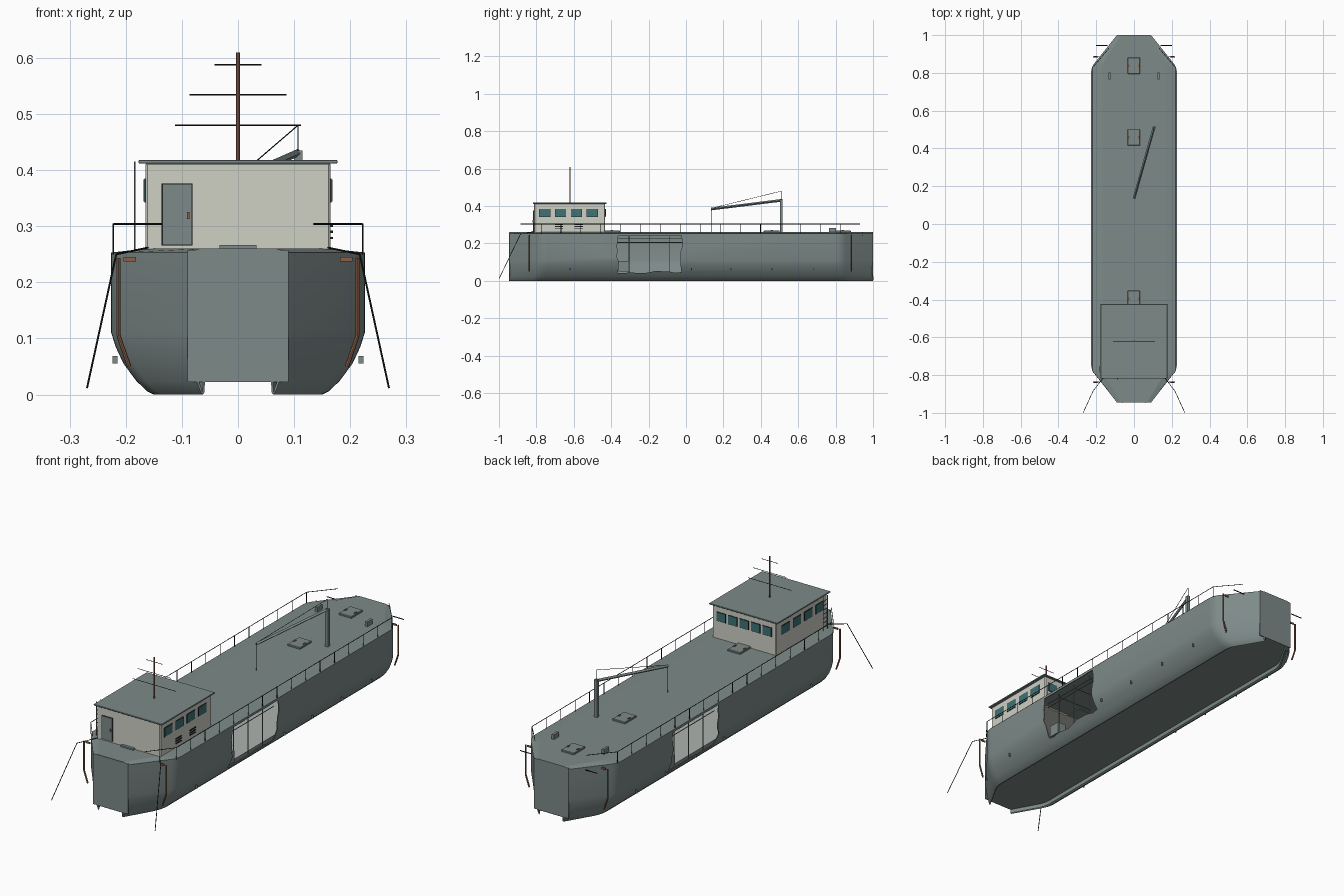
import bpy, bmesh, math, random
from mathutils import Vector, Matrix

if "Cube" in bpy.data.objects:
    bpy.data.objects.remove(bpy.data.objects["Cube"])

random.seed(4)


def material(name, rgb):
    m = bpy.data.materials.new(name)
    m.diffuse_color = (*rgb, 1)
    m.use_nodes = True
    m.node_tree.nodes["Principled BSDF"].inputs["Base Color"].default_value = m.diffuse_color
    return m


GREY = material("hull grey green", (0.205, 0.255, 0.25))
CREAM = material("cabin cream", (0.62, 0.635, 0.56))
TEAL = material("window teal", (0.05, 0.17, 0.18))
RUST = material("rust brown", (0.26, 0.115, 0.06))
BLACK = material("rope black", (0.012, 0.014, 0.014))
PALE = material("hold floor grey", (0.42, 0.45, 0.43))


def finish(name, bm, mat):
    me = bpy.data.meshes.new(name)
    bm.to_mesh(me)
    bm.free()
    me.materials.append(mat)
    ob = bpy.data.objects.new(name, me)
    bpy.context.collection.objects.link(ob)
    return ob


def boxes(name, items, mat, bevel=0.0):
    """Each item is (x0, x1, y0, y1, z0, z1)."""
    bm = bmesh.new()
    for x0, x1, y0, y1, z0, z1 in items:
        m = Matrix.Translation(((x0 + x1) / 2, (y0 + y1) / 2, (z0 + z1) / 2))
        bmesh.ops.create_cube(bm, size=1, matrix=m @ Matrix.Diagonal((x1 - x0, y1 - y0, z1 - z0, 1)))
    if bevel:
        bmesh.ops.bevel(bm, geom=bm.edges[:], offset=bevel, segments=1, affect='EDGES')
    return finish(name, bm, mat)


def rods(name, paths, r, mat, sides=6):
    bm = bmesh.new()
    for path in paths:
        for a, b in zip(path, path[1:]):
            a, b = Vector(a), Vector(b)
            rot = (b - a).to_track_quat('Z', 'Y').to_matrix().to_4x4()
            bmesh.ops.create_cone(bm, cap_ends=True, segments=sides, radius1=r, radius2=r,
                                  depth=(b - a).length, matrix=Matrix.Translation((a + b) / 2) @ rot)
    return finish(name, bm, mat)


def both(path):
    return [[(s * x, y, z) for x, y, z in path] for s in (1, -1)]


def half_outline(d):
    """Starboard hull edge from stern to bow, narrowed by d, with rounded corners."""
    ends = []
    for y_end, y_side, s in ((-0.945, -0.77, 1), (1.0, 0.83, -1)):
        tip = Vector((0.09 - d * 0.36, y_end))
        corner = Vector((0.226 - d, y_side - s * 0.3 * d))
        p = corner + (tip - corner).normalized() * 0.03
        q = corner + Vector((0, s * 0.03))
        arc = [p * (1 - t) ** 2 + corner * 2 * t * (1 - t) + q * t * t for t in (i / 5 for i in range(6))]
        ends.append([tip] + arc)
    return ends[0] + ends[1][::-1]


def full_outline(d):
    h = half_outline(d)
    return h + [Vector((-p.x, p.y)) for p in reversed(h)]


# hull sides with rounded bilge and a low lip, and a ragged opening on each side
PROFILE = [(0, 0.253), (0, 0.11), (0.008, 0.085), (0.022, 0.055), (0.045, 0.024), (0.064, 0.006),
           (0.076, 0.0), (0.084, 0.004), (0.086, 0.022)]
MID_Y = 0.0275


def cargo_cutter(s):
    pts = []
    corners = [(-0.365, 0.047), (-0.025, 0.047), (-0.025, 0.241), (-0.365, 0.241)]
    for i in range(4):
        (ya, za), (yb, zb) = corners[i], corners[(i + 1) % 4]
        n = 10 if i % 2 == 0 else 7
        for k in range(n):
            t, j = k / n, random.uniform(-0.007, 0.007) * (0.2 if i == 2 else 1)
            y, z = ya + (yb - ya) * t, za + (zb - za) * t
            pts.append((y + (j if i % 2 else 0), z + (0 if i % 2 else j)))
    bm = bmesh.new()
    f = bm.faces.new([bm.verts.new((0.12, y, z)) for y, z in pts])
    ext = bmesh.ops.extrude_face_region(bm, geom=[f])
    bmesh.ops.translate(bm, vec=(0.2, 0, 0), verts=[v for v in ext['geom'] if isinstance(v, bmesh.types.BMVert)])
    if s < 0:
        bmesh.ops.rotate(bm, verts=bm.verts[:], cent=(0, MID_Y, 0), matrix=Matrix.Rotation(math.pi, 3, 'Z'))
    bmesh.ops.recalc_face_normals(bm, faces=bm.faces[:])
    cutter = finish("opening_cutter", bm, GREY)
    cutter.hide_render = True
    return cutter


for s, label in ((1, "starboard"), (-1, "port")):
    bm = bmesh.new()
    rows = [[bm.verts.new((s * p.x, p.y, z)) for p in half_outline(d)] for d, z in PROFILE]
    for up, low in zip(rows, rows[1:]):
        for i in range(len(up) - 1):
            q = [low[i], low[i + 1], up[i + 1], up[i]]
            bm.faces.new(q if s > 0 else q[::-1])
    hull = finish("hull_side_" + label, bm, GREY)
    sol = hull.modifiers.new("plating", 'SOLIDIFY')
    sol.thickness, sol.offset = 0.004, -1
    cutter = cargo_cutter(s)
    cut = hull.modifiers.new("opening", 'BOOLEAN')
    cut.object, cut.operation, cut.solver = cutter, 'DIFFERENCE', 'EXACT'
    bpy.ops.object.select_all(action='DESELECT')
    bpy.context.view_layer.objects.active = hull
    hull.select_set(True)
    bpy.ops.object.modifier_apply(modifier="plating")
    bpy.ops.object.modifier_apply(modifier="opening")
    bpy.data.objects.remove(cutter)
    bpy.ops.object.shade_smooth_by_angle(angle=math.radians(30))

# flat end plates
boxes("end_plates", [(-0.09, 0.09, -0.946, -0.941, 0.022, 0.258), (-0.09, 0.09, 0.995, 1.0, 0.022, 0.258)], GREY)

# slightly crowned deck
bm = bmesh.new()
outer = [bm.verts.new((p.x, p.y, 0.253)) for p in full_outline(-0.001)]
inner = [bm.verts.new((p.x, p.y, 0.26)) for p in full_outline(0.06)]
for i in range(len(outer)):
    j = (i + 1) % len(outer)
    bm.faces.new((outer[i], outer[j], inner[j], inner[i]))
bm.faces.new(inner)
finish("deck", bm, GREY)

# recessed hull bottom and hold floor
for name, d, z, mat in (("hull_bottom", 0.083, 0.021, GREY), ("hold_floor", 0.08, 0.024, PALE)):
    bm = bmesh.new()
    f = bm.faces.new([bm.verts.new((p.x, p.y, z)) for p in full_outline(d)])
    if mat == GREY:
        f.normal_flip()
    finish(name, bm, mat)

# frames and crate inside each cargo opening
frames, crates = [], []
for s in (1, -1):
    def spin(x, y, z):
        return (s * x, MID_Y + s * (y - MID_Y), z)
    for y in (-0.305, -0.197, -0.09):
        frames.append([spin(0.19, y, 0.045), spin(0.19, y, 0.25)])
        frames.append([spin(0.19, y, 0.238), spin(0.0, y, 0.238)])
    for z in (0.205, 0.225):
        frames.append([spin(0.2, -0.37, z), spin(0.2, -0.02, z)])
    a, b = spin(0.15, -0.36, 0.06), spin(0.195, -0.305, 0.11)
    crates.append((min(a[0], b[0]), max(a[0], b[0]), min(a[1], b[1]), max(a[1], b[1]), 0.05, 0.105))
rods("hold_frames", frames, 0.002, GREY)
boxes("hold_crates", crates, GREY)

# cabin, roof, door
boxes("cabin_walls", [(-0.165, 0.165, -0.812, -0.432, 0.255, 0.414)], CREAM, 0.004)
boxes("cabin_roof", [(-0.177, 0.177, -0.818, -0.424, 0.412, 0.418)], GREY, 0.001)
boxes("door_frame", [(-0.136, -0.081, -0.815, -0.81, 0.266, 0.376)], BLACK)
boxes("door", [(-0.135, -0.082, -0.818, -0.81, 0.267, 0.375)], GREY)
boxes("door_handle", [(-0.091, -0.086, -0.822, -0.816, 0.313, 0.325)], RUST)
boxes("cabin_step", [(-0.033, 0.033, -0.825, -0.81, 0.255, 0.267)], GREY)

# windows along both sides and across the back
wins = []
for k in range(4):
    y = -0.783 + k * 0.0845
    wins += [(s * 0.165 - 0.002, s * 0.165 + 0.002, y, y + 0.056, 0.344, 0.383) for s in (1, -1)]
for k in range(5):
    x = -0.12 + k * 0.06
    wins.append((x - 0.022, x + 0.022, -0.434, -0.43, 0.344, 0.383))
boxes("window_frames", [(a - 0.002 * (b - a > 0.01), b + 0.002 * (b - a > 0.01), c - 0.002 * (d - c > 0.01),
                         d + 0.002 * (d - c > 0.01), e - 0.002, f + 0.002) for a, b, c, d, e, f in wins], BLACK)
boxes("window_panes", [(a - 0.001, b + 0.001, c, d, e, f) if b - a < 0.01 else
                       (a, b, c - 0.001, d + 0.001, e, f) for a, b, c, d, e, f in wins], TEAL)

# louvred vents on the starboard wall
boxes("vents", [(0.163, 0.169, y, y + 0.043, z, z + 0.004)
                for y in (-0.7, -0.595) for z in (0.277, 0.288, 0.299)], BLACK)

# ladder on the port wall
ladder = [[(-0.184, y, 0.255), (-0.184, y, 0.415)] for y in (-0.785, -0.755)]
ladder += [[(-0.184, -0.785, 0.275 + 0.02 * k), (-0.184, -0.755, 0.275 + 0.02 * k)] for k in range(7)]
rods("ladder", ladder, 0.002, GREY)

# mast and yards
rods("mast", [[(0, -0.62, 0.415), (0, -0.62, 0.61)]], 0.0034, RUST, 8)
rods("mast_yards", [[(-w, -0.62, z), (w, -0.62, z)] for w, z in ((0.042, 0.588), (0.086, 0.534), (0.112, 0.48))],
     0.0013, BLACK)

# cargo crane
boxes("crane_post", [(0.1, 0.115, 0.502, 0.517, 0.255, 0.435)], GREY)
rods("crane_boom", [[(0.107, 0.515, 0.431), (0.0, 0.135, 0.384)]], 0.007, GREY, 4)
rods("crane_cables", [[(0.107, 0.51, 0.43), (0.107, 0.51, 0.48), (0.0, 0.135, 0.388), (0.0, 0.135, 0.26)]],
     0.0011, BLACK)

# deck hatches with hinges, and bollards
HATCH_Y = (-0.396, 0.458, 0.838)
boxes("hatches", [(-0.034, 0.032, y - 0.043, y + 0.043, 0.255, 0.268) for y in HATCH_Y], GREY, 0.002)
boxes("hatch_hinges", [(x - 0.004, x + 0.004, y - 0.007, y + 0.007, 0.266, 0.271)
                       for y in HATCH_Y for x in (-0.027, 0.025)], RUST)
boxes("bollards", [(s * 0.13 - 0.006, s * 0.13 + 0.006, 0.765, 0.803, 0.25, 0.282) for s in (1, -1)], GREY)

# guard rails with posts
corner_rail = [(0.135, -0.885), (0.222, -0.775), (0.222, 0.825), (0.133, 0.93)]
rails = both([(x, y, 0.304) for x, y in corner_rail])
for k in range(16):
    rails += both([(0.222, -0.775 + k * 1.6 / 15, 0.25), (0.222, -0.775 + k * 1.6 / 15, 0.304)])
rods("guard_rails", rails, 0.0015, BLACK)

# mooring lines trailing from the stern
rods("mooring_lines", both([(0.16, -0.81, 0.262), (0.217, -0.885, 0.25), (0.269, -0.999, 0.012)]), 0.0017, BLACK)

# fender poles held off the hull on short brackets
poles, hooks = [], []
for y in (-0.837, 0.885):
    poles += both([(0.213, y, 0.243), (0.213, y, 0.105), (0.194, y, 0.05)])
    hooks += [(s * 0.193 - 0.011, s * 0.193 + 0.011, y - 0.002, y + 0.002, 0.237, 0.245) for s in (1, -1)]
rods("fender_poles", poles, 0.0038, RUST, 8)
boxes("fender_brackets", hooks, RUST)
rods("bow_arms", both([(0.14, 0.945, 0.243), (0.2, 0.945, 0.243)]), 0.0024, BLACK)

# small pegs along the bilge
boxes("bilge_pegs", [(s * 0.2195 - 0.0045, s * 0.2195 + 0.0045, y - 0.002, y + 0.002, 0.055, 0.069)
                     for s in (1, -1) for y in (-0.62, 0.03, 0.24, 0.46, 0.68)], GREY)
